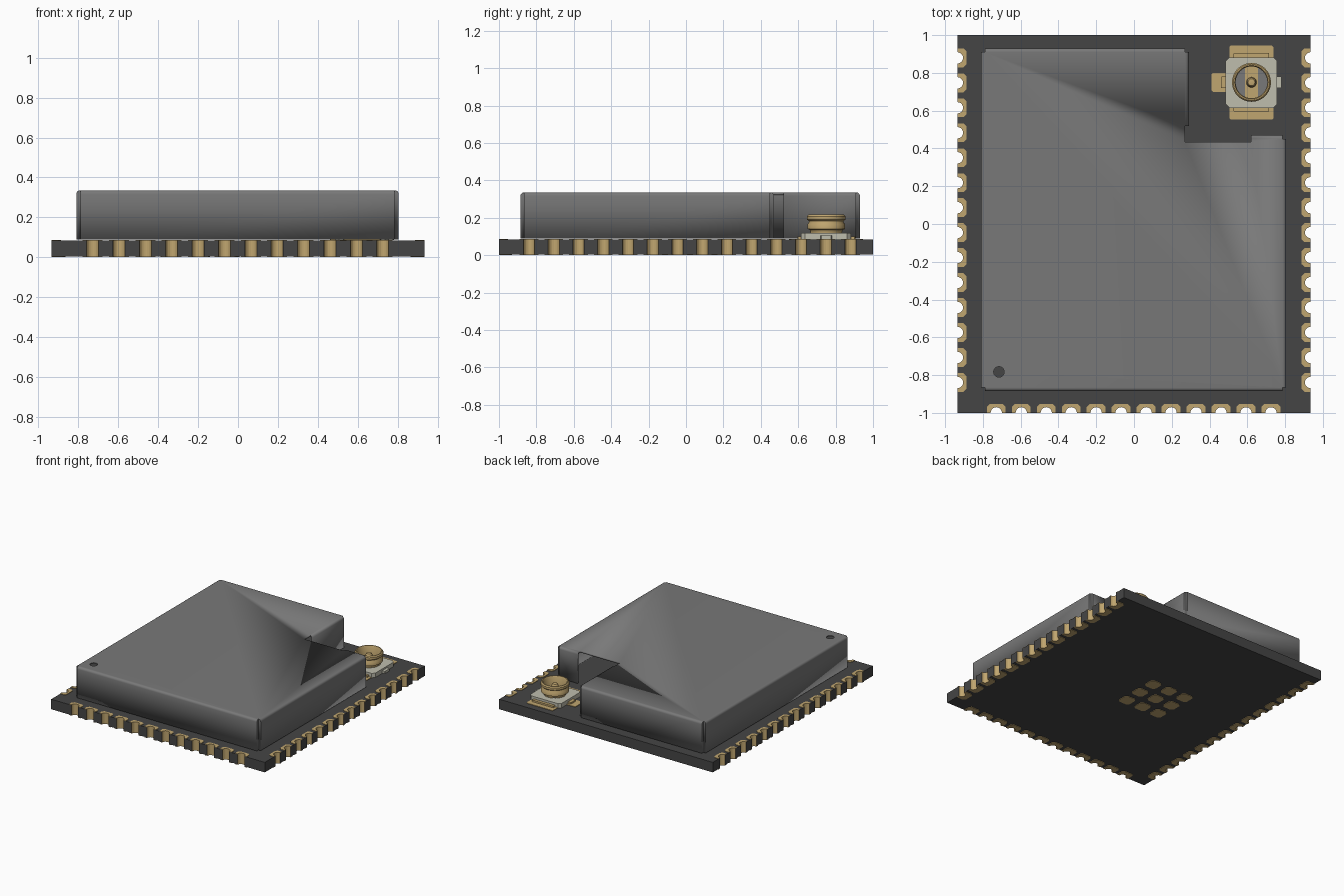
import bpy, bmesh, math
from mathutils import Vector

old = bpy.data.objects.get("Cube")
if old:
    bpy.data.objects.remove(old, do_unlink=True)


def material(name, r, g, b):
    m = bpy.data.materials.new(name)
    m.use_nodes = True
    m.diffuse_color = (r, g, b, 1)
    m.node_tree.nodes["Principled BSDF"].inputs["Base Color"].default_value = (r, g, b, 1)
    return m


BOARD = material("black board", 0.06, 0.06, 0.06)
GOLD = material("gold plating", 0.53, 0.38, 0.16)
STEEL = material("grey shield steel", 0.19, 0.19, 0.19)
PLASTIC = material("pale connector plastic", 0.52, 0.51, 0.42)


def finish(name, bm, *mats):
    bmesh.ops.recalc_face_normals(bm, faces=bm.faces)
    mesh = bpy.data.meshes.new(name)
    bm.to_mesh(mesh)
    bm.free()
    for m in mats:
        mesh.materials.append(m)
    ob = bpy.data.objects.new(name, mesh)
    bpy.context.collection.objects.link(ob)
    return ob


def prism(bm, pts, z0, z1):
    base = bm.faces.new([bm.verts.new((p[0], p[1], z0)) for p in pts])
    top = bmesh.ops.extrude_face_region(bm, geom=[base], use_keep_orig=True)["geom"]
    bmesh.ops.translate(bm, vec=(0, 0, z1 - z0),
                        verts=[g for g in top if isinstance(g, bmesh.types.BMVert)])


def cut_rect(x0, x1, y0, y1, c):
    """Rectangle with chamfered corners."""
    return [(x0 + c, y0), (x1 - c, y0), (x1, y0 + c), (x1, y1 - c),
            (x1 - c, y1), (x0 + c, y1), (x0, y1 - c), (x0, y0 + c)]


def smooth(ob, angle=35):
    bpy.ops.object.select_all(action="DESELECT")
    ob.select_set(True)
    bpy.context.view_layer.objects.active = ob
    bpy.ops.object.shade_smooth_by_angle(angle=math.radians(angle))


# Edge contacts: position, travel direction and inward direction
W, R, PITCH = 0.935, 0.03, 0.1322
X, Y = Vector((1, 0)), Vector((0, 1))
front = [(Vector((-0.729 + i * PITCH, -1)), X, Y) for i in range(12)]
right = [(Vector((W, -0.839 + i * PITCH)), Y, -X) for i in range(14)]
left = [(Vector((-W, p.y)), -Y, X) for p, t, n in reversed(right)]
contacts = front + right + left


def notch(p, t, n):
    arc = [math.pi * i / 10 for i in range(11)]
    return [p - t * R * math.cos(a) + n * R * math.sin(a) for a in arc]


# Board with plated half holes
outline = [(-W, -1)]
for side, corner in ((front, (W, -1)), (right, (W, 1)), ([], (-W, 1)), (left, None)):
    for c in side:
        outline += notch(*c)
    if corner:
        outline.append(corner)
bm = bmesh.new()
prism(bm, outline, 0.004, 0.083)
for f in bm.faces:
    c = f.calc_center_median()
    f.normal_update()
    if abs(f.normal.z) < 0.5 and abs(c.x) < W - 0.0005 and -0.9995 < c.y < 0.99:
        f.material_index = 1
finish("board", bm, BOARD, GOLD)


# Contact pads on both faces of the board
def contact_pads(name, depth, z0, z1):
    bm = bmesh.new()
    w, c = 0.05, 0.015
    for p, t, n in contacts:
        rim = [(w, 0), (w, depth - c), (w - c, depth), (c - w, depth), (-w, depth - c), (-w, 0)]
        prism(bm, notch(p, t, n) + [p + t * u + n * v for u, v in rim], z0, z1)
    finish(name, bm, GOLD)


contact_pads("upper_contacts", 0.047, 0.083, 0.087)
contact_pads("lower_contacts", 0.07, 0, 0.004)

# Three by three ground pads underneath
bm = bmesh.new()
for i in (-1, 0, 1):
    for j in (-1, 0, 1):
        x, y = -0.19 + i * 0.148, 0.02 + j * 0.148
        prism(bm, cut_rect(x - 0.05, x + 0.05, y - 0.05, y + 0.05, 0.018), 0, 0.004)
finish("ground_pads", bm, GOLD)

# Folded sheet shield with relieved corners and a cut-out for the connector
x0, x1, xn = -0.81, 0.805, 0.29
y0, y1, yn = -0.885, 0.93, 0.47
k = 0.02
shape = [(x0 + k, y0), (x1 - k, y0), (x1 - k, y0 + k), (x1, y0 + k),
         (x1, yn - k), (x1 - k, yn - k), (x1 - k, yn),
         (0.62, yn), (0.62, 0.435), (0.27, 0.435), (0.27, 0.52), (xn, 0.52),
         (xn, y1 - k), (xn - k, y1 - k), (xn - k, y1),
         (x0 + k, y1), (x0 + k, y1 - k), (x0, y1 - k),
         (x0, y0 + k), (x0 + k, y0 + k)]
TOP, FOOT = 0.335, 0.089
bm = bmesh.new()
prism(bm, shape, FOOT, TOP)


def in_slot(v):
    return 0.26 < v.co.x < 0.63 and 0.43 < v.co.y < 0.53


opened = [f for f in bm.faces
          if all(v.co.z < FOOT + 0.01 for v in f.verts) or all(in_slot(v) for v in f.verts)]
bmesh.ops.delete(bm, geom=opened, context="FACES")
bends = [e for e in bm.edges if all(v.co.z > TOP - 0.01 for v in e.verts)
         and e.calc_length() > 0.1 and not all(in_slot(v) for v in e.verts)]
bmesh.ops.bevel(bm, geom=bends, offset=0.018, segments=4, profile=0.5, affect="EDGES")
shield = finish("shield", bm, STEEL)
sheet = shield.modifiers.new("sheet", "SOLIDIFY")
sheet.thickness, sheet.offset = 0.014, -1

# Marker hole in the shield
bm = bmesh.new()
prism(bm, [(-0.715 + 0.028 * math.cos(i * math.pi / 12), -0.783 + 0.028 * math.sin(i * math.pi / 12))
           for i in range(24)], 0.28, 0.4)
cutter = finish("marker_hole_cutter", bm, STEEL)
cutter.hide_render = True
cutter.hide_set(True)
hole = shield.modifiers.new("marker hole", "BOOLEAN")
hole.operation, hole.object = "DIFFERENCE", cutter
smooth(shield, 30)

# Coaxial connector: solder pads, body and legs
CX, CY = 0.622, 0.75
bm = bmesh.new()
for a, b, c, d in ((0.505, 0.738, 0.87, 0.945), (0.505, 0.738, 0.552, 0.63), (0.41, 0.5, 0.7, 0.8)):
    prism(bm, cut_rect(a, b, c, d, 0.008), 0.083, 0.087)
finish("connector_pads", bm, GOLD)

bm = bmesh.new()
prism(bm, cut_rect(0.485, 0.758, 0.615, 0.882, 0.02), 0.083, 0.118)
prism(bm, cut_rect(0.75, 0.782, 0.72, 0.78, 0.004), 0.087, 0.105)
finish("connector_body", bm, PLASTIC)

bm = bmesh.new()
for s in (-1, 1):
    ya, yb = sorted((CY + s * 0.12, CY + s * 0.155))
    prism(bm, cut_rect(0.528, 0.716, ya, yb, 0.003), 0.087, 0.1)
prism(bm, cut_rect(0.46, 0.5, 0.72, 0.78, 0.003), 0.087, 0.1)
finish("connector_legs", bm, GOLD)


# Turned connector parts
def turned(name, profile, mat, steps=40):
    bm = bmesh.new()
    vs = [bm.verts.new((r, 0, z)) for r, z in profile]
    es = [bm.edges.new(pair) for pair in zip(vs, vs[1:])]
    bmesh.ops.spin(bm, geom=vs + es, axis=(0, 0, 1), cent=(0, 0, 0),
                   angle=2 * math.pi, steps=steps, use_duplicate=False)
    bmesh.ops.remove_doubles(bm, verts=bm.verts, dist=0.0002)
    ob = finish(name, bm, mat)
    ob.location = (CX, CY, 0)
    smooth(ob)


turned("connector_ring", [(0.082, 0.115), (0.088, 0.135), (0.1, 0.14), (0.1, 0.165),
                          (0.093, 0.175), (0.093, 0.182), (0.103, 0.19), (0.103, 0.207),
                          (0.096, 0.216), (0.089, 0.216), (0.084, 0.208), (0.084, 0.115),
                          (0.082, 0.115)], GOLD)
turned("connector_floor", [(0, 0.122), (0.085, 0.122)], STEEL)
turned("connector_pin", [(0.03, 0.12), (0.025, 0.135), (0.025, 0.185), (0.018, 0.197), (0, 0.2)], GOLD, 20)
bm = bmesh.new()
prism(bm, cut_rect(CX - 0.035, CX + 0.035, CY - 0.084, CY + 0.084, 0.01), 0.12, 0.128)
finish("connector_bar", bm, GOLD)
